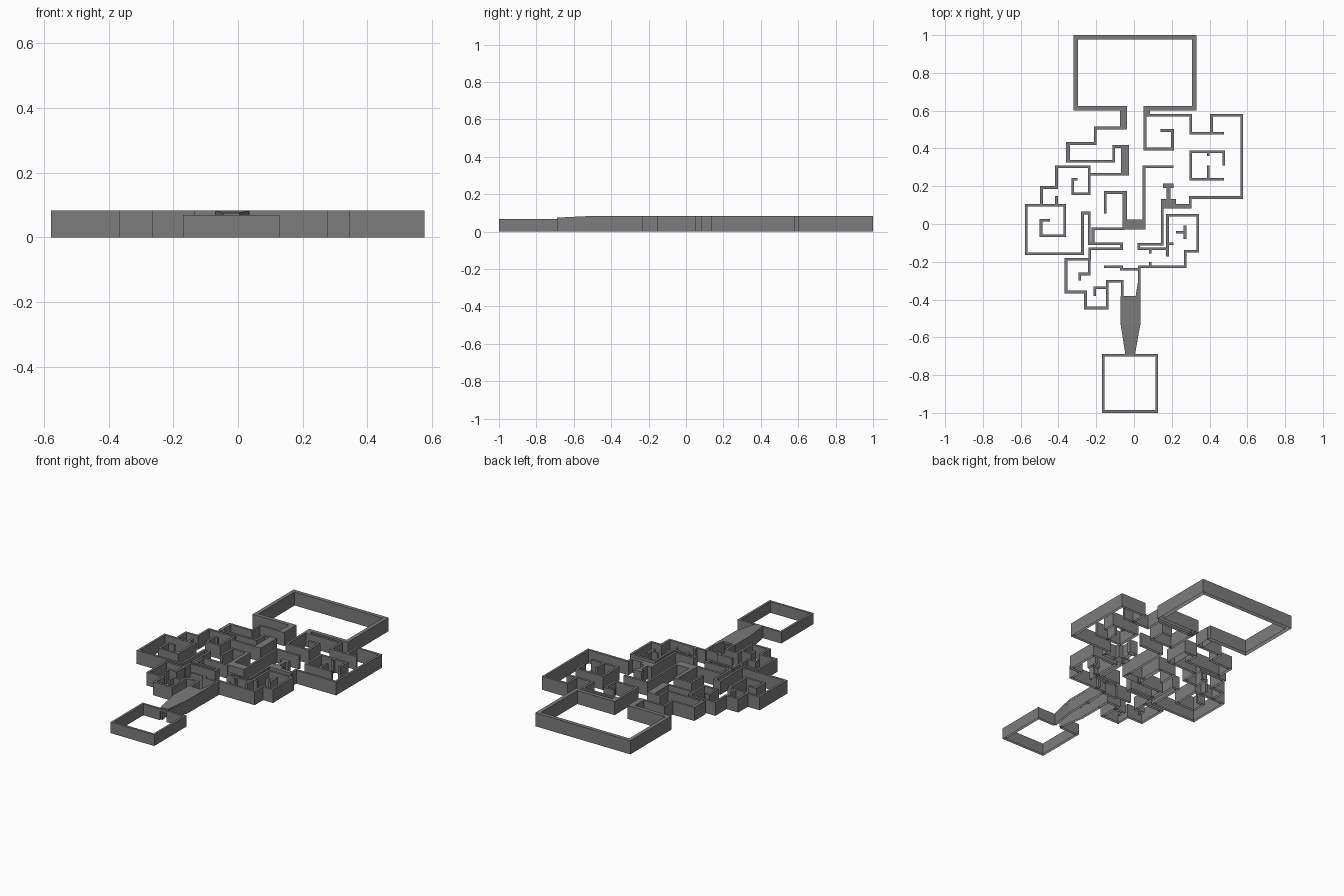
import bpy, bmesh

if "Cube" in bpy.data.objects:
    bpy.data.objects.remove(bpy.data.objects["Cube"])

H = 0.083      # wall height
T = 0.014      # wall thickness

STONE = bpy.data.materials.new("dark_grey")
STONE.diffuse_color = (0.2, 0.2, 0.2, 1)
STONE.use_nodes = True
STONE.node_tree.nodes["Principled BSDF"].inputs["Base Color"].default_value = STONE.diffuse_color


def make(name, bm):
    bmesh.ops.recalc_face_normals(bm, faces=bm.faces)
    # walls are hollow shells, open underneath
    under = [f for f in bm.faces if all(abs(v.co.z) < 1e-6 for v in f.verts)]
    bmesh.ops.delete(bm, geom=under, context='FACES')
    me = bpy.data.meshes.new(name)
    bm.to_mesh(me)
    bm.free()
    me.materials.append(STONE)
    ob = bpy.data.objects.new(name, me)
    bpy.context.collection.objects.link(ob)
    return ob


def prism(name, pts, z0=0.0, z1=H):
    """Outline in plan, extruded upward; points may carry their own top height."""
    bm = bmesh.new()
    lo = [bm.verts.new((p[0], p[1], z0)) for p in pts]
    hi = [bm.verts.new((p[0], p[1], p[2] if len(p) > 2 else z1)) for p in pts]
    bm.faces.new(lo[::-1])
    bm.faces.new(hi)
    n = len(pts)
    for i in range(n):
        j = (i + 1) % n
        bm.faces.new((lo[i], lo[j], hi[j], hi[i]))
    return make(name, bm)


def block(name, x0, x1, y0, y1, z0=0.0, z1=H):
    return prism(name, [(x0, y0), (x1, y0), (x1, y1), (x0, y1)], z0, z1)


def wall(name, x, y, axis, *stops, t=T, h=H):
    """Right-angled wall: start point, first axis, then alternating x / y stops."""
    pts = [(x, y)]
    for s in stops:
        if axis == 'x':
            x, axis = s, 'y'
        else:
            y, axis = s, 'x'
        pts.append((x, y))
    normals = []
    for (ax, ay), (bx, by) in zip(pts, pts[1:]):
        ln = abs(bx - ax) + abs(by - ay)
        normals.append(((ay - by) / ln, (bx - ax) / ln))
    bm = bmesh.new()
    rings = []
    for i, (px, py) in enumerate(pts):
        if i == 0:
            n = normals[0]
        elif i == len(pts) - 1:
            n = normals[-1]
        else:
            n = tuple(a + b for a, b in zip(normals[i - 1], normals[i]))
        ox, oy = n[0] * t / 2, n[1] * t / 2
        rings.append([bm.verts.new(c) for c in (
            (px - ox, py - oy, 0), (px + ox, py + oy, 0),
            (px + ox, py + oy, h), (px - ox, py - oy, h))])
    for a, b in zip(rings, rings[1:]):
        for k in range(4):
            m = (k + 1) % 4
            bm.faces.new((a[k], a[m], b[m], b[k]))
    bm.faces.new(rings[0])
    bm.faces.new(rings[-1][::-1])
    return make(name, bm)


# Large back hall with an opening in its near wall
wall("back_hall", -0.038, 0.612, 'x', -0.308, 0.988, 0.318, 0.612, 0.05, t=0.024)
block("hall_passage_pier", -0.073, -0.036, 0.503, 0.602)

# North-west rooms
wall("northwest_room", -0.04, 0.508, 'x', -0.206, 0.426, -0.35, 0.333, -0.108, 0.41, -0.035)
block("northwest_room_end", -0.36, -0.34, 0.326, 0.433)
block("northwest_pier", -0.07, -0.026, 0.258, 0.417)
wall("northwest_link", -0.04, 0.263, 'x', -0.235)
wall("west_alcove", -0.30, 0.237, 'x', -0.325, 0.16, -0.237, 0.303, -0.41, 0.193, -0.49, 0.103)
wall("west_stub", -0.41, 0.103, 'y', 0.148)

# West room with inner hook
wall("west_room", -0.445, 0.02, 'x', -0.492, -0.063, -0.367, 0.1, -0.571, -0.157,
     -0.273, 0.058, -0.236, -0.104, -0.066, -0.131, -0.235, -0.187)
wall("centre_west_shelf", -0.217, -0.104, 'y', -0.026, -0.05)

# South-west rooms
wall("southwest_room", -0.235, -0.18, 'y', -0.187, -0.36, -0.36, -0.257, -0.445, -0.141, -0.338, -0.207, -0.38)
wall("southwest_hook", -0.236, -0.18, 'y', -0.265, -0.288, -0.3)
wall("south_entry_left", -0.141, -0.345, 'y', -0.304, -0.062, -0.385)

# Central room
wall("centre_hook", -0.153, 0.055, 'y', 0.167, -0.045)
block("centre_left_wall", -0.062, -0.038, 0.02, 0.174)
block("centre_end_wall", -0.062, 0.06, -0.028, 0.024)
wall("centre_right_wall", 0.053, 0.0, 'y', 0.304, 0.209)

# North-east rooms
block("northeast_pier", 0.05, 0.085, 0.57, 0.605)
wall("northeast_outer", 0.059, 0.612, 'y', 0.39)
wall("northeast_small_room", 0.14, 0.495, 'x', 0.204, 0.397, 0.058, 0.575, 0.30, 0.48, 0.477)
wall("east_room", 0.41, 0.48, 'y', 0.575, 0.57, 0.14, 0.298, 0.095)
wall("east_inner_room", 0.475, 0.31, 'y', 0.383, 0.30, 0.237, 0.477)
for y0, y1 in ((0.237, 0.31), (0.36, 0.383)):
    block("east_inner_divider", 0.387, 0.4, y0, y1)
block("east_low_pier", 0.143, 0.222, 0.083, 0.132)
block("east_link", 0.22, 0.304, 0.083, 0.107)
block("east_stem", 0.172, 0.192, 0.13, 0.19)
block("east_stem_head", 0.154, 0.208, 0.19, 0.214)

# South-east rooms
wall("centre_east_wall", 0.15, 0.09, 'y', -0.107, 0.025, -0.131, 0.174)
wall("southeast_room", 0.177, -0.172, 'y', 0.047, 0.338, -0.145, 0.271, -0.227, 0.024)
wall("southeast_stub", 0.172, -0.104, 'x', 0.208)
wall("southeast_post", 0.27, -0.08, 'y', -0.007)
wall("southeast_arm", 0.222, -0.044, 'x', 0.27)
for y0, y1 in ((-0.155, -0.131), (-0.227, -0.2)):
    block("southeast_door_jamb", 0.08, 0.093, y0, y1)
wall("south_partition", -0.16, -0.226, 'x', -0.066, -0.24, 0.03)

# South corridor: flared side wall, roof and narrowing end
prism("south_entry_right", [(0.035, -0.385), (0.035, -0.222), (0.022, -0.222), (0.022, -0.3), (0.008, -0.385)])
TOP = 0.075
prism("corridor_roof", [(-0.071, -0.53), (0.034, -0.53), (0.034, -0.38), (-0.071, -0.38)], 0.07)
prism("corridor_roof_end", [(-0.046, -0.69, TOP), (0.004, -0.69, TOP),
                            (0.034, -0.53, H), (-0.071, -0.53, H)], 0.066)
for side in (-1, 1):
    c = -0.019
    prism("corridor_side", [(c + side * a, y) for a, y in (
        (0.052, -0.38), (0.052, -0.53), (0.025, -0.69), (0.013, -0.69),
        (0.038, -0.53), (0.038, -0.38))], 0, 0.07)

# Front room with a doorway into the corridor
R = 0.069
wall("front_room", -0.043, -0.694, 'x', -0.163, -0.993, 0.121, -0.694, 0.002, h=R)
block("front_room_lintel", -0.043, 0.002, -0.701, -0.687, 0.055, R)
